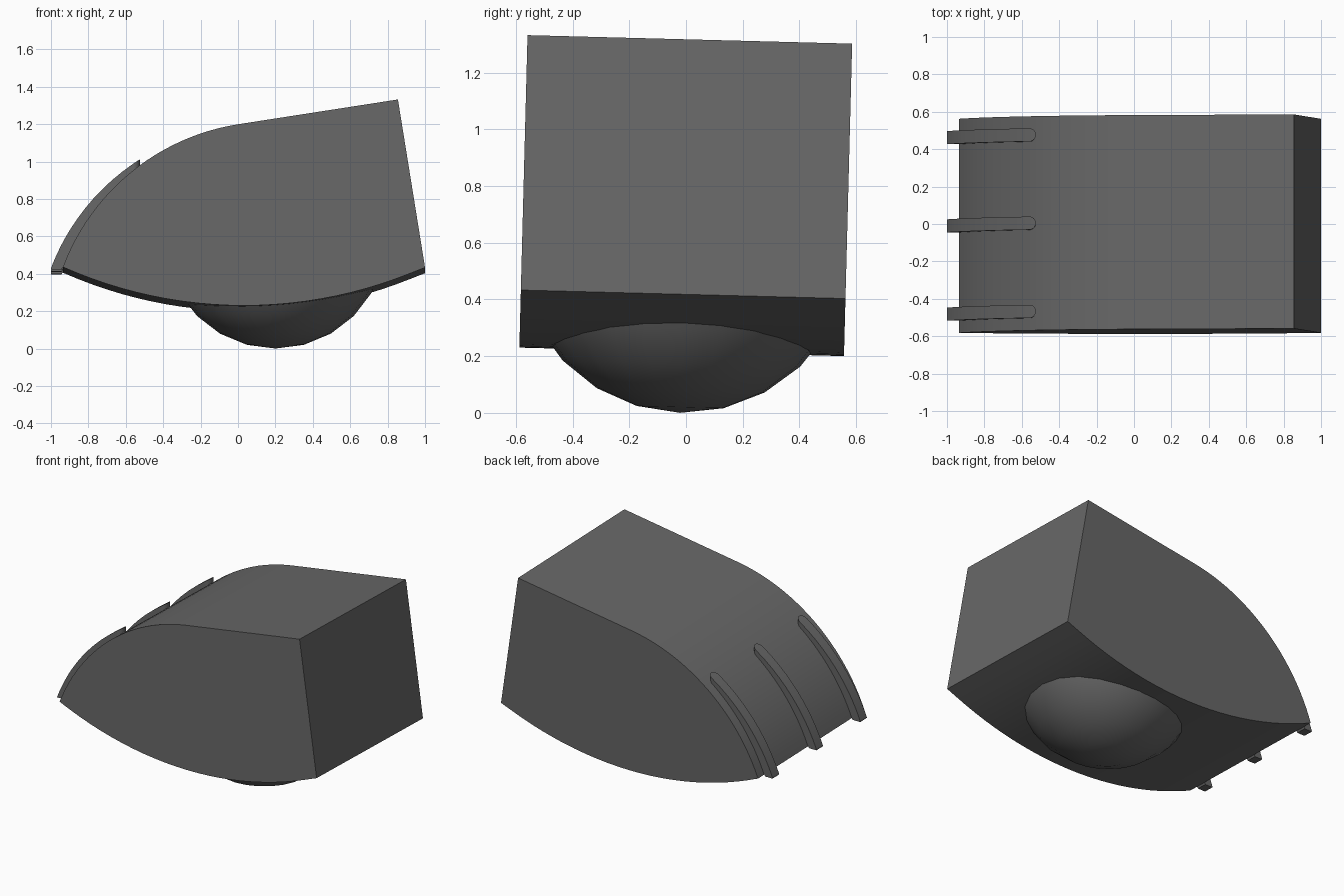
import bpy, bmesh
from math import sin, cos, atan2, sqrt, radians, pi

if "Cube" in bpy.data.objects:
    bpy.data.objects.remove(bpy.data.objects["Cube"])

PIVOT = 0.80                 # whole model is tilted slightly about x at this height
TILT = radians(-1.5)
DZ = -PIVOT - 0.015          # front-face height -> local height
HALF = 0.5725                # half depth of the body
CX, CZ, R = 0.187, 0.014, 1.2  # centre and radius of the upper curve

dark = bpy.data.materials.new("dark_grey")
dark.diffuse_color = (0.135, 0.135, 0.135, 1)
dark.use_nodes = True
dark.node_tree.nodes["Principled BSDF"].inputs["Base Color"].default_value = dark.diffuse_color


def make_object(name, bm):
    bmesh.ops.recalc_face_normals(bm, faces=bm.faces[:])
    mesh = bpy.data.meshes.new(name)
    bm.to_mesh(mesh)
    bm.free()
    mesh.materials.append(dark)
    ob = bpy.data.objects.new(name, mesh)
    bpy.context.collection.objects.link(ob)
    ob.location.z = PIVOT
    ob.rotation_euler.x = TILT
    bpy.ops.object.select_all(action='DESELECT')
    ob.select_set(True)
    bpy.context.view_layer.objects.active = ob
    bpy.ops.object.shade_smooth_by_angle(angle=radians(30))
    return ob


# body: side profile extruded across the depth
a0, a1 = atan2(0.435 - CZ, -0.935 - CX), atan2(1.198 - CZ, -CX)
N = 24
profile = [(CX + R * cos(a0 + (a1 - a0) * i / N), CZ + R * sin(a0 + (a1 - a0) * i / N))
           for i in range(N + 1)]
profile += [(0.855, 1.332), (1.0, 0.433)]
RB, MID = 2.38, 0.0325       # shallow underside arc
half_angle = atan2(0.967, RB - 0.205)
for i in range(1, N):
    a = half_angle * (1 - 2 * i / N)
    profile.append((MID + RB * sin(a), 0.23 + RB * (1 - cos(a))))
bm = bmesh.new()
face = bm.faces.new([bm.verts.new((x, -HALF, z + DZ)) for x, z in profile])
ext = bmesh.ops.extrude_face_region(bm, geom=[face])
bmesh.ops.translate(bm, vec=(0, 2 * HALF, 0),
                    verts=[v for v in ext['geom'] if isinstance(v, bmesh.types.BMVert)])
make_object("body", bm)

# rounded belly under the body: lower part of a sphere
bm = bmesh.new()
bmesh.ops.create_uvsphere(bm, u_segments=24, v_segments=12, radius=0.592)
bmesh.ops.delete(bm, geom=[v for v in bm.verts if v.co.z > -0.1], context='VERTS')
bmesh.ops.translate(bm, vec=(0.2, 0, 0.592 - PIVOT), verts=bm.verts[:])
make_object("belly_dome", bm)


# raised ribs with a rounded upper end
def rib(name, y):
    w, xc = 0.035, -0.56
    stations = [(-1 + 0.44 * (i / 14) ** 2, w) for i in range(15)]
    stations += [(xc + w * sin(p), w * cos(p) + 0.0005)
                 for p in (pi / 2 * k / 6 for k in range(1, 7))]
    bm = bmesh.new()
    prev = None
    for x, hw in stations:
        r = 1.258 - 0.031 * (x + 1) / 0.475
        top = CZ + sqrt(r * r - (x - CX) ** 2)
        inner = R * R - (x - CX) ** 2
        low = max(0.425, CZ + sqrt(inner) - 0.015) if inner > 0 else 0.425
        low = min(low, top - 0.003)
        ring = [bm.verts.new((x, y + s * hw, z + DZ))
                for s, z in ((-1, low), (1, low), (1, top), (-1, top))]
        if prev:
            for k in range(4):
                bm.faces.new((prev[k], prev[(k + 1) % 4], ring[(k + 1) % 4], ring[k]))
        else:
            bm.faces.new(ring)
        prev = ring
    bm.faces.new(prev)
    make_object(name, bm)


for label, y in (("front", -0.472), ("middle", 0.0), ("back", 0.472)):
    rib(label + "_rib", y)
